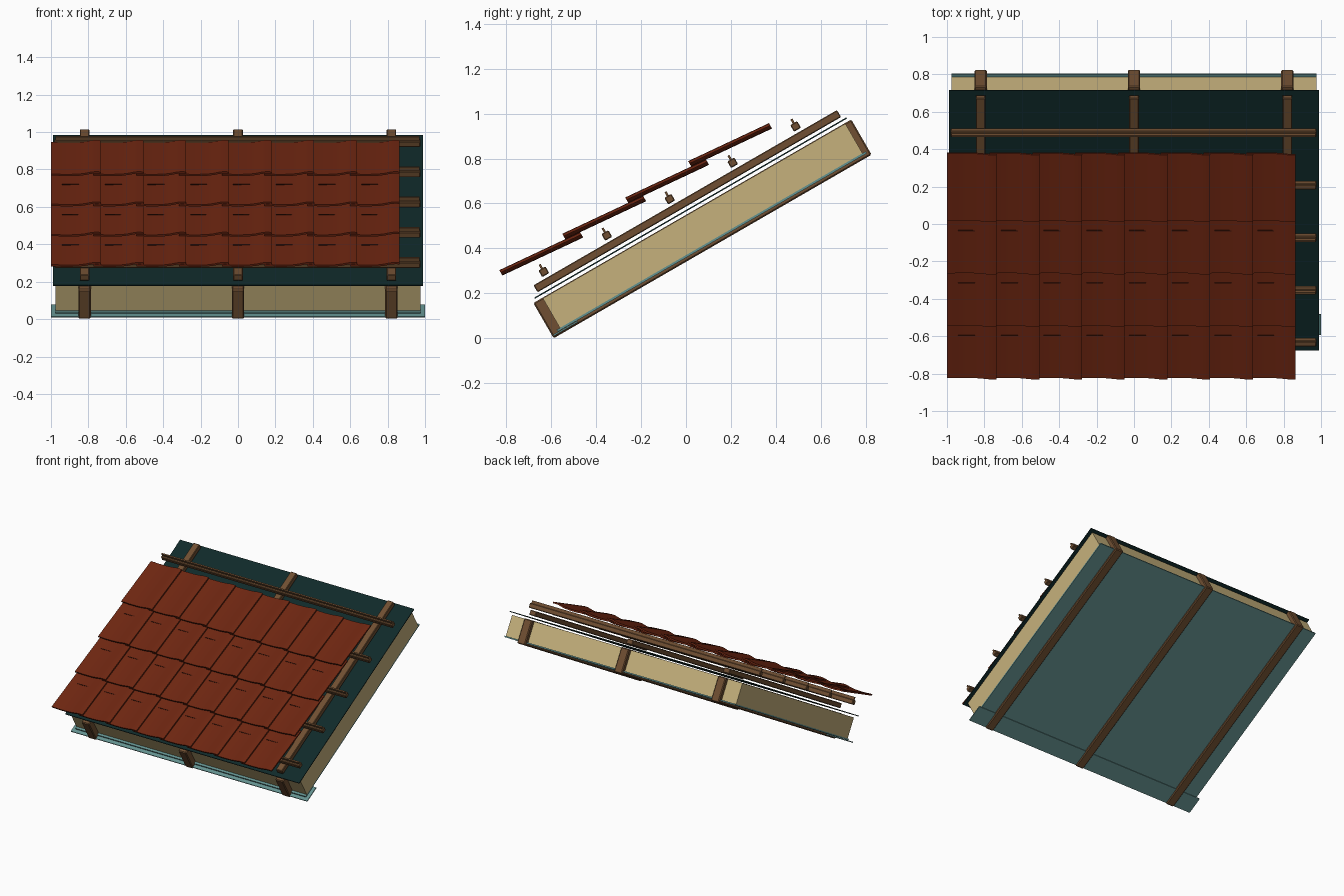
import bpy, bmesh, math
from mathutils import Matrix, Vector

if "Cube" in bpy.data.objects:
    bpy.data.objects.remove(bpy.data.objects["Cube"])

# Slope frame: x across, u up the slope, n out of the roof
PITCH = math.radians(30)
FRAME = Matrix.Translation((0, -0.589, 0.0)) @ Matrix.Rotation(PITCH, 4, 'X')


def material(name, rgb):
    m = bpy.data.materials.new(name)
    lin = [((c / 255 + 0.055) / 1.055) ** 2.4 if c > 10 else c / 255 / 12.92 for c in rgb]
    m.diffuse_color = (*lin, 1)
    m.use_nodes = True
    m.node_tree.nodes["Principled BSDF"].inputs["Base Color"].default_value = m.diffuse_color
    return m


WOOD = material("brown_wood", (112, 79, 50))
WOOL = material("cream_insulation", (198, 177, 124))
FOIL = material("teal_vapour_sheet", (100, 146, 144))
MEMBRANE = material("dark_membrane", (16, 42, 42))
CLAY = material("red_clay", (110, 38, 17))
CLAY_DARK = material("dark_clay", (70, 24, 11))


def finish(name, bm, mat, bevel=0):
    bmesh.ops.recalc_face_normals(bm, faces=bm.faces)
    me = bpy.data.meshes.new(name)
    bm.to_mesh(me)
    bm.free()
    me.materials.append(mat)
    ob = bpy.data.objects.new(name, me)
    ob.matrix_world = FRAME
    bpy.context.collection.objects.link(ob)
    if bevel:
        b = ob.modifiers.new("bevel", 'BEVEL')
        b.width, b.segments = bevel, 1
    return ob


def box(name, x, u, n, mat, bevel=0):
    """Box given by (min, max) ranges in the slope frame."""
    bm = bmesh.new()
    bmesh.ops.create_cube(bm, size=1)
    for v in bm.verts:
        v.co = Vector([(r[0] + r[1]) / 2 + c * (r[1] - r[0]) for c, r in zip(v.co, (x, u, n))])
    return finish(name, bm, mat, bevel)


# Underside sheets
box("vapour_sheet", (-0.975, 0.975), (0.03, 1.618), (0.016, 0.026), FOIL)
box("eaves_sheet", (-1, 1), (0.004, 0.13), (0.008, 0.015), FOIL)

# Rafters with counter battens above them
RAFTERS = (-0.82, 0.0, 0.82)
for x in RAFTERS:
    box("rafter", (x - 0.033, x + 0.033), (0, 1.634), (0, 0.181), WOOD, 0.006)
    box("counter_batten", (x - 0.026, x + 0.026), (0.04, 1.60), (0.213, 0.249), WOOD, 0.004)

# Insulation between the rafters
edges = [-0.975] + [x + s * 0.033 for x in RAFTERS for s in (-1, 1)] + [0.975]
for a, b in zip(edges[::2], edges[1::2]):
    box("insulation", (a, b), (0.047, 1.602), (0.026, 0.178), WOOL)

# Roofing membrane
box("membrane", (-0.99, 0.99), (0.016, 1.62), (0.194, 0.2), MEMBRANE)

# Tile battens, each with a thin rib on top
STEP = 0.3235
for i in range(5):
    u = 0.11 + STEP * i
    box("tile_batten", (-0.98, 0.975), (u - 0.018, u + 0.018), (0.261, 0.295), WOOD, 0.004)
    box("batten_rib", (-0.975, 0.97), (u - 0.005, u + 0.005), (0.295, 0.316), WOOD)

# Clay tiles: flat pan with a roll on the right that laps the next tile
PROFILE = [(0, 0.003), (0.035, 0.003), (0.055, 0.0), (0.10, 0.0), (0.15, 0.002),
           (0.185, 0.007), (0.21, 0.013), (0.23, 0.016), (0.25, 0.0165), (0.265, 0.015)]
THICK = 0.011
TILE_STEP = 0.2285
START, END = (-0.058, 0.356), (0.338, 0.3225)


def tile(x0, u0):
    bm = bmesh.new()
    outline = [(x, h + THICK) for x, h in PROFILE] + [(x, h) for x, h in reversed(PROFILE)]
    rings = [[bm.verts.new((x0 + x, u0 + u, n + h)) for x, h in outline] for u, n in (START, END)]
    count, half = len(outline), len(PROFILE)
    for k in range(count):
        j = (k + 1) % count
        bm.faces.new((rings[0][k], rings[0][j], rings[1][j], rings[1][k]))
    for ring in rings:
        for k in range(half - 1):
            bm.faces.new((ring[k], ring[k + 1], ring[count - 2 - k], ring[count - 1 - k]))
    ob = finish("roof_tile", bm, CLAY)
    bpy.context.view_layer.objects.active = ob
    ob.select_set(True)
    bpy.ops.object.shade_smooth_by_angle(angle=math.radians(35))
    ob.select_set(False)


for row in range(4):
    for col in range(8):
        x0, u0 = -1 + TILE_STEP * col, STEP * row
        tile(x0, u0)
        # Small raised nib above the lap
        if row < 3:
            u = u0 + 0.245
            n = START[1] + (END[1] - START[1]) * (u - u0 - START[0]) / (END[0] - START[0]) + THICK
            box("tile_nib", (x0 + 0.06, x0 + 0.15), (u - 0.055, u - 0.05), (n, n + 0.008), CLAY_DARK)
